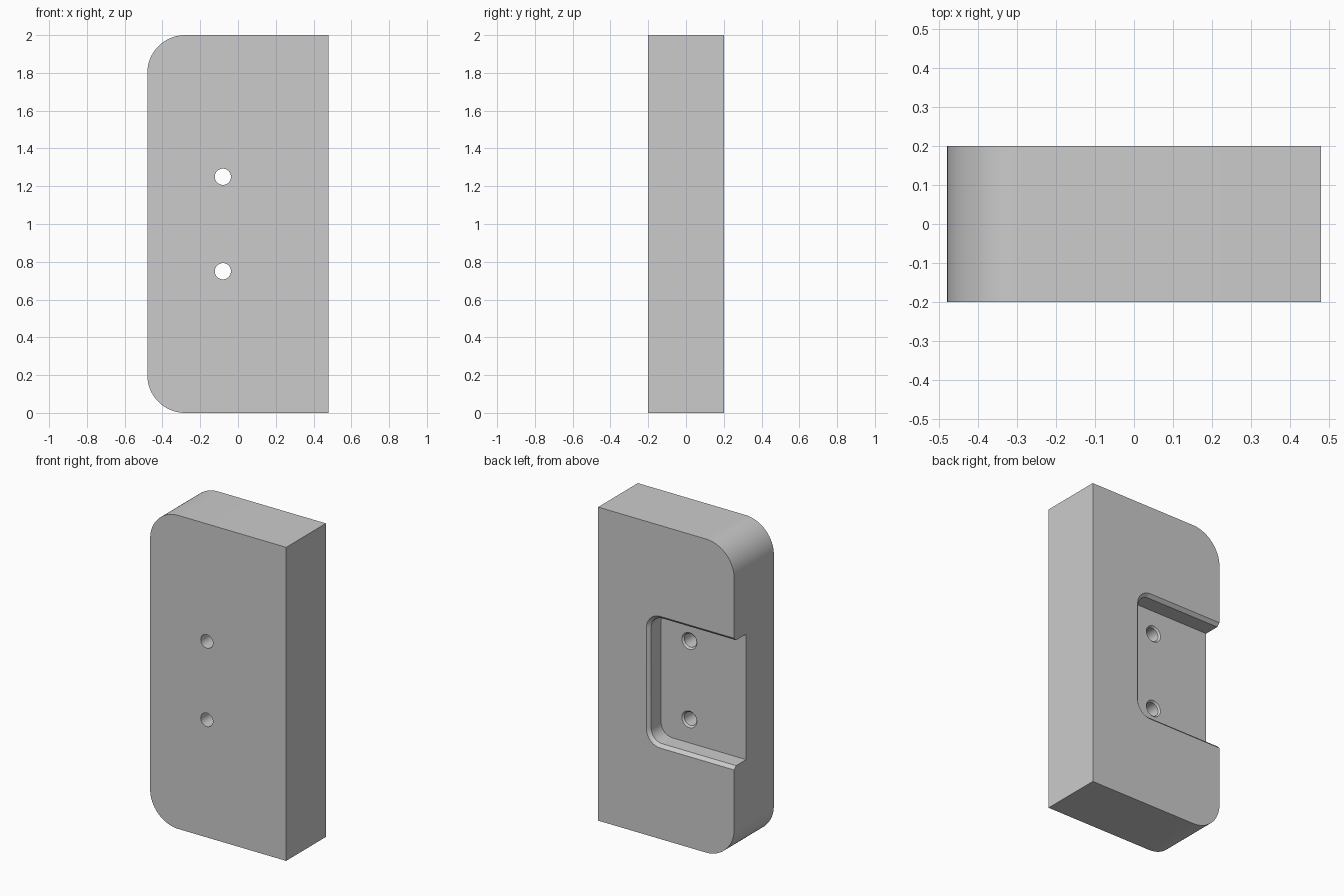
import bpy, bmesh
from math import sin, cos, pi, radians

if "Cube" in bpy.data.objects:
    bpy.data.objects.remove(bpy.data.objects["Cube"])

grey = bpy.data.materials.new("plain grey")
grey.use_nodes = True
grey.diffuse_color = (0.6, 0.6, 0.6, 1)
grey.node_tree.nodes["Principled BSDF"].inputs["Base Color"].default_value = (0.6, 0.6, 0.6, 1)


def arc(cx, cz, r, start, end, steps):
    """Points along a circular arc in the x-z plane, angles in degrees."""
    angles = [radians(start + (end - start) * i / steps) for i in range(steps + 1)]
    return [(cx + r * cos(a), cz + r * sin(a)) for a in angles]


def loft(name, sections):
    """Closed solid through (y, outline) sections that share a point count."""
    bm = bmesh.new()
    rings = [[bm.verts.new((x, y, z)) for x, z in outline] for y, outline in sections]
    n = len(rings[0])
    for a, b in zip(rings, rings[1:]):
        for i in range(n):
            j = (i + 1) % n
            bm.faces.new((a[i], a[j], b[j], b[i]))
    bm.faces.new(rings[0])
    bm.faces.new(rings[-1])
    bmesh.ops.recalc_face_normals(bm, faces=bm.faces)
    mesh = bpy.data.meshes.new(name)
    bm.to_mesh(mesh)
    bm.free()
    mesh.materials.append(grey)
    obj = bpy.data.objects.new(name, mesh)
    bpy.context.collection.objects.link(obj)
    return obj


def cut(target, cutter):
    """Subtract the cutter, then remove it."""
    cutter.hide_render = True
    mod = target.modifiers.new("cut", 'BOOLEAN')
    mod.operation = 'DIFFERENCE'
    mod.solver = 'EXACT'
    mod.object = cutter
    bpy.context.view_layer.objects.active = target
    bpy.ops.object.modifier_apply(modifier=mod.name)
    bpy.data.objects.remove(cutter)


# Block with two rounded corners on its right side
W, D, H, R = 0.48, 0.2, 2.0, 0.2
outline = [(W, 0), (W, H)]
outline += arc(R - W, H - R, R, 90, 180, 24) + arc(R - W, R, R, 180, 270, 24)
block = loft("mounting_block", [(-D, outline), (D, outline)])


# Pocket in the back, open to the right, with a chamfered rim
def pocket_outline(grow):
    r, x, half = 0.08, 0.12, 0.4
    corner_x = x - r
    return ([(-0.7, 1 - half - grow)]
            + arc(corner_x, 1 - half + r, r + grow, -90, 0, 16)
            + arc(corner_x, 1 + half - r, r + grow, 0, 90, 16)
            + [(-0.7, 1 + half + grow)])


FLOOR, RIM = 0.08, 0.02
cut(block, loft("pocket_cutter", [(FLOOR, pocket_outline(0)),
                                  (D - RIM, pocket_outline(0)),
                                  (D + RIM, pocket_outline(2 * RIM))]))

# Two through holes with a small countersink at the pocket floor
for z in (0.75, 1.25):
    def circle(r):
        return arc(-0.08, z, r, 0, 360, 40)[:-1]
    cut(block, loft("hole_cutter", [(-0.3, circle(0.043)),
                                    (FLOOR - 0.01, circle(0.043)),
                                    (FLOOR + 0.01, circle(0.063))]))

# Smooth the curved walls, keep the edges crisp
bpy.ops.object.select_all(action='DESELECT')
block.select_set(True)
bpy.context.view_layer.objects.active = block
bpy.ops.object.shade_smooth_by_angle(angle=radians(30))
